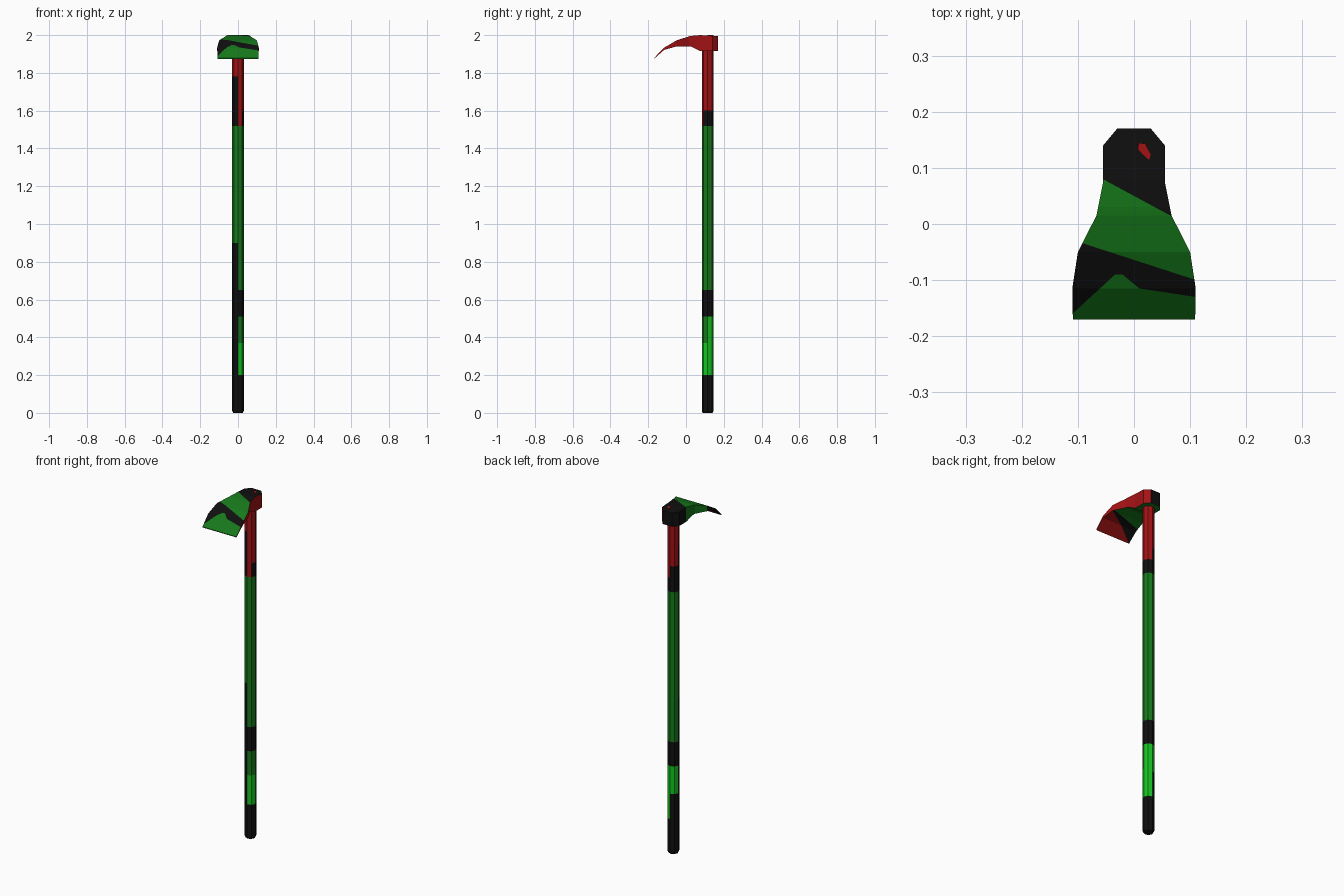
import bpy, bmesh, math
from mathutils import Vector

if "Cube" in bpy.data.objects:
    bpy.data.objects.remove(bpy.data.objects["Cube"])

COLOURS = {
    "black": (0.005, 0.005, 0.005, 1),
    "red": (0.36, 0.006, 0.007, 1),
    "green": (0.008, 0.19, 0.011, 1),
    "bright_green": (0.008, 0.55, 0.015, 1),
}
NAMES = list(COLOURS)
MATS = []
for n, c in COLOURS.items():
    m = bpy.data.materials.new(n)
    m.diffuse_color = c
    m.use_nodes = True
    m.node_tree.nodes["Principled BSDF"].inputs["Base Color"].default_value = m.diffuse_color
    MATS.append(m)


def finish(bm, name, rule):
    """Colour each face by rule and make the object."""
    bm.normal_update()
    for f in bm.faces:
        f.material_index = NAMES.index(rule(f.calc_center_median(), f.normal))
    me = bpy.data.meshes.new(name)
    bm.to_mesh(me)
    bm.free()
    for m in MATS:
        me.materials.append(m)
    ob = bpy.data.objects.new(name, me)
    bpy.context.collection.objects.link(ob)
    return ob


def loft(rings):
    """Skin a list of equal-length vertex rings and cap both ends."""
    bm = bmesh.new()
    vs = [[bm.verts.new(p) for p in r] for r in rings]
    n = len(vs[0])
    for a, b in zip(vs, vs[1:]):
        for i in range(n):
            j = (i + 1) % n
            bm.faces.new((a[i], a[j], b[j], b[i]))
    bm.faces.new(vs[0])
    bm.faces.new(vs[-1])
    bmesh.ops.recalc_face_normals(bm, faces=bm.faces)
    return bm


# Handle: eight-sided pole with painted bands
def handle_rule(c, n):
    z, left = c.z, n.x < 0
    if z < 0.2 or 0.51 < z < 0.65:
        return "black"
    if z < 0.51:
        if left and (n.y < 0 or z < 0.35):
            return "black"
        return "bright_green" if n.y > 0 or z < 0.36 else "green"
    if z < 0.9:
        return "black" if left and n.y < 0 else "green"
    if z < 1.52:
        return "green"
    if z < 1.6:
        return "red" if not left and n.y < -0.5 else "black"
    if left and z < (1.78 if n.y < 0 else 1.67):
        return "black"
    return "red"


def pole_ring(z, r):
    return [(r * math.cos(i * math.pi / 4), 0.115 + r * math.sin(i * math.pi / 4), z) for i in range(8)]


levels = [0.01, 0.2, 0.35, 0.37, 0.51, 0.65, 0.9, 1.52, 1.6, 1.67, 1.78, 1.95]
finish(loft([pole_ring(0, 0.026)] + [pole_ring(z, 0.031) for z in levels]), "handle", handle_rule)

# Head: socket block flaring into a curved blade (y, half width, top z, bottom z)
SECTIONS = [
    (0.17, 0.03, 1.994, 1.915), (0.14, 0.055, 1.996, 1.915), (0.075, 0.055, 2.0, 1.915),
    (0.03, 0.064, 1.996, 1.938), (0.015, 0.067, 1.993, 1.941), (-0.05, 0.10, 1.972, 1.94),
    (-0.115, 0.11, 1.934, 1.922), (-0.17, 0.109, 1.878, 1.874),
]
head = loft([[(-w, y, t), (w, y, t), (w, y, b), (-w, y, b)] for y, w, t, b in SECTIONS])

# Paint borders as lines y = a + k * x, cut into the head
LINES = {"A": (0.05, -0.54), "B": (-0.064, -0.325), "C": (-0.1135, -0.15), "D": (-0.059, 0.92),
         "E": (-0.107, -0.83), "F": (-0.09, 0), "G": (-0.108, 0.577), "H": (-0.069, 0.286)}
for a, k in LINES.values():
    bmesh.ops.bisect_plane(head, geom=head.verts[:] + head.edges[:] + head.faces[:],
                           plane_co=Vector((0, a, 0)), plane_no=Vector((-k, 1, 0)))


def head_rule(c, n):
    at = {key: a + k * c.x for key, (a, k) in LINES.items()}
    if n.y > 0.9:
        return "black"
    if n.x > 0.5:
        return "red"
    if n.x < -0.5:
        return "green" if -0.06 < c.y < 0.09 else "black"
    if n.z < 0:
        return "red" if c.y < at["G"] else "black" if c.y < at["H"] else "green"
    if c.y > at["A"]:
        return "black"
    if c.y > at["B"]:
        return "green"
    tip = min(at["D"], at["F"], max(at["C"], at["E"]))
    return "green" if c.y < tip else "black"


finish(head, "hoe_head", head_rule)

# Small red paint fleck on top of the socket
fleck = [(0.008, 0.145), (0.007, 0.132), (0.027, 0.114), (0.03, 0.125), (0.02, 0.143)]
finish(loft([[(x, y, z) for x, y in fleck] for z in (1.994, 1.9995)]), "paint_fleck", lambda c, n: "red")
